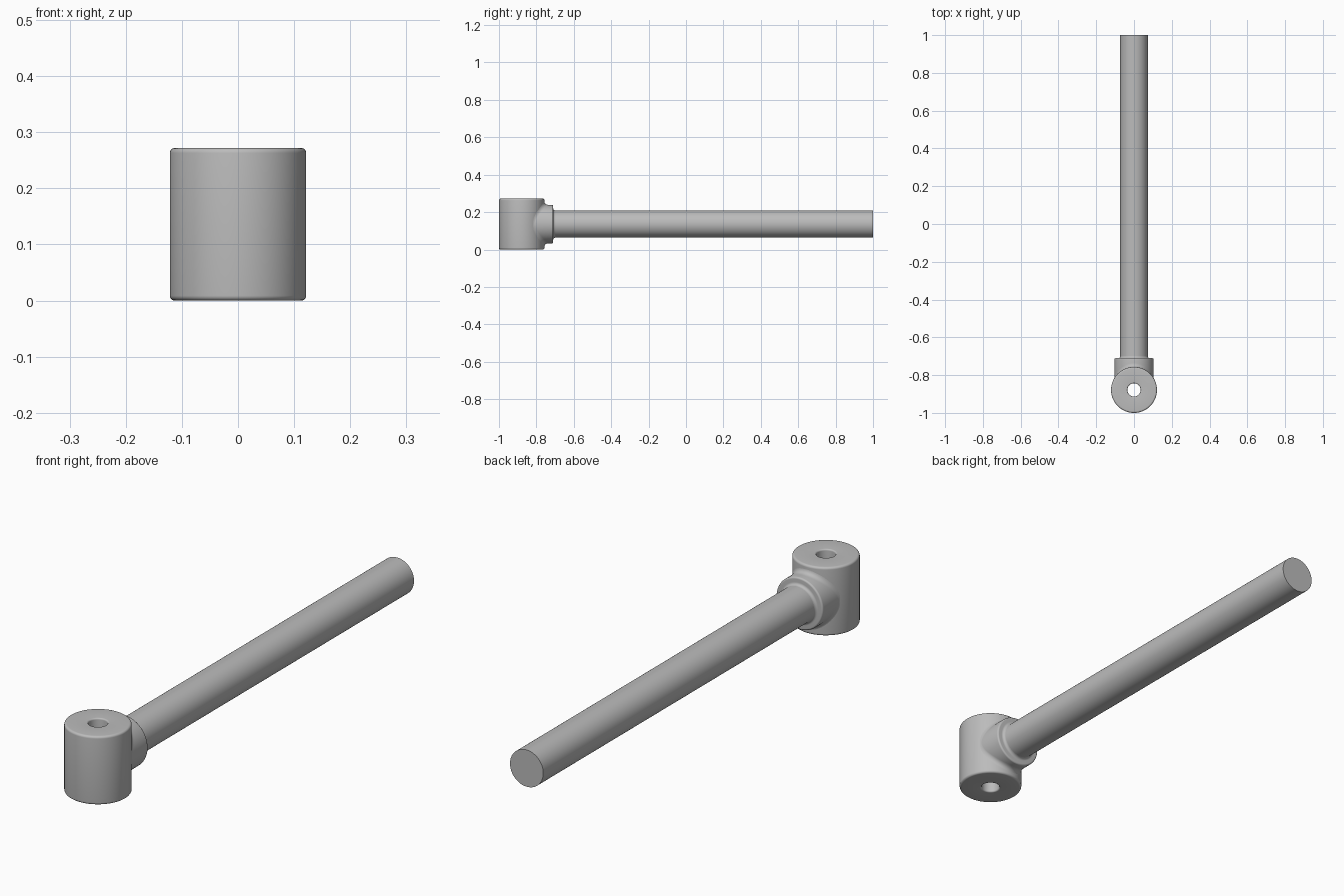
import bpy, bmesh
from math import sin, cos, pi, sqrt, radians

cube = bpy.data.objects.get("Cube")
if cube:
    bpy.data.objects.remove(cube)

HEAD_R, HEAD_H, HEAD_Y = 0.1215, 0.272, -0.8785
AXIS_Z = HEAD_H / 2
HOLE_R, COLLAR_R, ROD_R = 0.035, 0.103, 0.073
COLLAR_END = -0.71
SIDES = 96

# Single satin grey metal
grey = bpy.data.materials.new("grey metal")
grey.use_nodes = True
grey.diffuse_color = (0.5, 0.5, 0.5, 1)
grey.node_tree.nodes["Principled BSDF"].inputs["Base Color"].default_value = (0.5, 0.5, 0.5, 1)


def loft(name, rings, cap=False, closed=False):
    """Skin a list of rings, each SIDES points long."""
    bm = bmesh.new()
    loops = [[bm.verts.new(p) for p in ring] for ring in rings]
    pairs = list(zip(loops, loops[1:]))
    if closed:
        pairs.append((loops[-1], loops[0]))
    for a, b in pairs:
        for i in range(SIDES):
            j = (i + 1) % SIDES
            bm.faces.new((a[i], a[j], b[j], b[i]))
    if cap:
        bm.faces.new(loops[0])
        bm.faces.new(loops[-1])
    bmesh.ops.recalc_face_normals(bm, faces=bm.faces)
    mesh = bpy.data.meshes.new(name)
    bm.to_mesh(mesh)
    bm.free()
    mesh.materials.append(grey)
    obj = bpy.data.objects.new(name, mesh)
    bpy.context.collection.objects.link(obj)
    bpy.ops.object.select_all(action='DESELECT')
    obj.select_set(True)
    bpy.context.view_layer.objects.active = obj
    bpy.ops.object.shade_smooth_by_angle(angle=radians(35))
    return obj


def angles():
    return [2 * pi * i / SIDES for i in range(SIDES)]


def ring_z(r, z):
    return [(r * cos(t), HEAD_Y + r * sin(t), z) for t in angles()]


def ring_y(r, y):
    return [(r * cos(t), y, AXIS_Z + r * sin(t)) for t in angles()]


def arc(cx, cy, r, start, end, steps=6):
    """Points of a rounded corner, angles in degrees."""
    return [(cx + r * cos(radians(start + (end - start) * k / steps)),
             cy + r * sin(radians(start + (end - start) * k / steps)))
            for k in range(steps + 1)]


# Upright head with rounded rims and a through hole
f, h = 0.009, 0.006
profile = (arc(HEAD_R - f, f, f, -90, 0)
           + arc(HEAD_R - f, HEAD_H - f, f, 0, 90)
           + arc(HOLE_R + h, HEAD_H - h, h, 90, 180)
           + arc(HOLE_R + h, h, h, 180, 270))
loft("head", [ring_z(r, z) for r, z in profile], closed=True)


# Collar whose flared root follows the curved wall of the head
def wall_y(x):
    return HEAD_Y + sqrt(max(HEAD_R ** 2 - x * x, 0))


def flare_ring(s):
    points = []
    for t in angles():
        g = 0.004 + 0.018 * abs(sin(t))
        base = COLLAR_R + g
        y0 = wall_y(base * cos(t)) - 0.001
        y1 = wall_y(COLLAR_R * cos(t))
        r = (1 - s) ** 2 * base + (1 - (1 - s) ** 2) * COLLAR_R
        y = (1 - s) ** 2 * y0 + 2 * s * (1 - s) * y1 + s * s * (y1 + g)
        points.append((r * cos(t), y, AXIS_Z + r * sin(t)))
    return points


rim = 0.007
collar = [flare_ring(k / 8) for k in range(9)]
collar += [ring_y(r, y) for r, y in arc(COLLAR_R - rim, COLLAR_END - rim, rim, 0, 90)]
# Small fillet from the collar face down to the rod
collar += [ring_y(r, y) for r, y in arc(ROD_R + 0.011, COLLAR_END + 0.011, 0.011, 270, 180)]
loft("collar", collar)

# Long straight rod with a flat end
loft("rod", [ring_y(ROD_R, -0.77), ring_y(ROD_R, 1.0)], cap=True)
